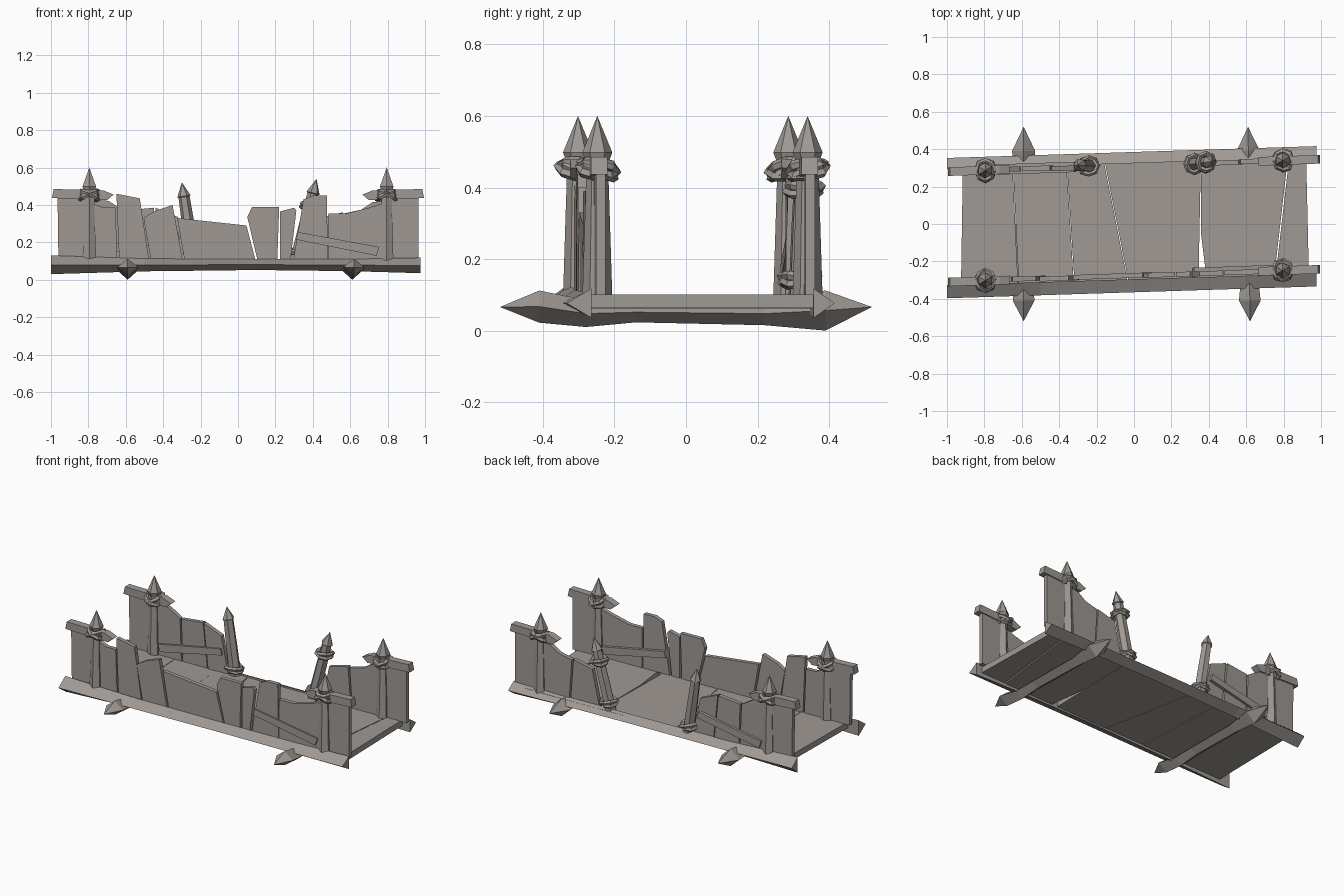
import bpy, bmesh, math, random
from mathutils import Vector, Matrix

if "Cube" in bpy.data.objects:
    bpy.data.objects.remove(bpy.data.objects["Cube"])

random.seed(4)
WOOD = bpy.data.materials.new("weathered_wood")
WOOD.diffuse_color = (0.35, 0.322, 0.297, 1)
WOOD.use_nodes = True
WOOD.node_tree.nodes["Principled BSDF"].inputs["Base Color"].default_value = WOOD.diffuse_color


def finish(name, bm):
    bmesh.ops.recalc_face_normals(bm, faces=bm.faces)
    me = bpy.data.meshes.new(name)
    bm.to_mesh(me)
    bm.free()
    me.materials.append(WOOD)
    ob = bpy.data.objects.new(name, me)
    bpy.context.collection.objects.link(ob)
    return ob


def loft(name, rings):
    """Skin equal-length rings of points and cap both ends."""
    bm = bmesh.new()
    vs = [[bm.verts.new(p) for p in r] for r in rings]
    n = len(vs[0])
    for a, b in zip(vs, vs[1:]):
        for i in range(n):
            j = (i + 1) % n
            bm.faces.new((a[i], a[j], b[j], b[i]))
    bm.faces.new(vs[0])
    bm.faces.new(vs[-1])
    bmesh.ops.remove_doubles(bm, verts=bm.verts, dist=1e-5)
    return finish(name, bm)


# Both walls run slightly askew to the x axis
def wall_y(side, x):
    return (-0.275 if side < 0 else 0.313) + 0.034 * x


def board(name, side, profile, thick=0.026, jitter=0.004):
    """Upright board: an x-z outline given thickness across the wall line."""
    d = random.uniform(-jitter, jitter)
    loft(name, [[(x, wall_y(side, x) + d + s * thick / 2, z) for x, z in profile] for s in (-1, 1)])


def stake(name, base, tip, stations, sides=6):
    """Tapering pole through (fraction, radius) stations."""
    base, tip = Vector(base), Vector(tip)
    q = (tip - base).to_track_quat('Z', 'Y')
    loft(name, [[base.lerp(tip, t) + q @ Vector((r * math.sin(2 * math.pi * i / sides),
                                                 -r * math.cos(2 * math.pi * i / sides), 0))
                 for i in range(sides)] for t, r in stations])


def rope(name, centre, tilt_x, tilt_y, R=0.05, r=0.014, n=8, m=5):
    """Chunky low-poly rope ring."""
    rot = Matrix.Rotation(tilt_x, 3, 'X') @ Matrix.Rotation(tilt_y, 3, 'Y')
    bm = bmesh.new()
    vs = []
    for i in range(n):
        a = 2 * math.pi * i / n
        k = R * random.uniform(0.92, 1.08)
        vs.append([bm.verts.new(Vector(centre) + rot @ Vector((
            (k + r * math.cos(b)) * math.cos(a), (k + r * math.cos(b)) * math.sin(a), r * math.sin(b))))
            for b in (2 * math.pi * j / m for j in range(m))])
    for i in range(n):
        for j in range(m):
            i2, j2 = (i + 1) % n, (j + 1) % m
            bm.faces.new((vs[i][j], vs[i2][j], vs[i2][j2], vs[i][j2]))
    finish(name, bm)


# Long edge beams: triangular section, ridge pointing outward
for side, name, inner, outer in ((-1, "front_edge_beam", -0.295, -0.365), (1, "back_edge_beam", 0.325, 0.385)):
    rings = []
    for x, lo, hi in ((-1, 0.03, 0.13), (-0.5, 0.045, 0.113), (0.1, 0.052, 0.11),
                      (0.6, 0.046, 0.11), (0.975, 0.035, 0.118)):
        yi, yo = inner + 0.032 * x, outer + 0.032 * x
        rings.append([(x, yi, lo), (x, yi, hi), (x, yo, (lo + hi) / 2)])
    loft(name, rings)

# Spiked cross beams below the deck (y, half width, low z, high z)
CROSS = ((-0.52, 0, 0.066, 0.066), (-0.41, 0.058, 0.022, 0.112), (-0.28, 0.045, 0.01, 0.085),
         (-0.14, 0.042, 0.023, 0.08), (0.22, 0.044, 0.015, 0.08), (0.39, 0.062, 0.0, 0.112), (0.52, 0, 0.066, 0.066))
for x0, x1, name in ((-0.59, -0.59, "left_cross_beam"), (0.62, 0.61, "right_cross_beam")):
    rings = []
    for y, w, lo, hi in CROSS:
        x, m = x0 + (x1 - x0) * (y + 0.5), (lo + hi) / 2
        rings.append([(x - w, y, m), (x, y, hi), (x + w, y, m), (x, y, lo)])
    loft(name, rings)

# Deck planks: right and left edges as (x at back, x at front)
DECK = (((-0.915, -0.925), (-0.65, -0.62)), ((-0.648, -0.616), (-0.362, -0.322)),
        ((-0.36, -0.318), (-0.162, -0.034)), ((-0.158, -0.03), (0.358, 0.345)),
        ((0.36, 0.388), (0.825, 0.75)), ((0.832, 0.757), (0.92, 0.935)))
for i, ((lb, lf), (rb, rf)) in enumerate(DECK):
    out = [(lf, -0.305 + 0.034 * lf), (rf, -0.305 + 0.034 * rf), (rb, 0.345 + 0.034 * rb), (lb, 0.345 + 0.034 * lb)]
    if i == 4:   # split that opens a wedge-shaped gap toward the front
        out.append((0.358, -0.05))
    dz = random.uniform(-0.003, 0.003)
    loft(f"deck_plank_{i + 1}", [[(x, y, z + dz) for x, y in out] for z in (0.064, 0.102)])

# Front wall boards (x-z outlines)
FRONT = (
    ((-0.96, 0.1), (-0.965, 0.45), (-0.80, 0.45), (-0.80, 0.1)),
    ((-0.78, 0.1), (-0.78, 0.41), (-0.72, 0.385), (-0.655, 0.385), (-0.645, 0.1)),
    ((-0.635, 0.1), (-0.65, 0.46), (-0.525, 0.435), (-0.475, 0.1)),
    ((-0.465, 0.1), (-0.505, 0.33), (-0.45, 0.365), (-0.35, 0.4), (-0.295, 0.1)),
    ((-0.285, 0.1), (-0.325, 0.33), (0.045, 0.29), (0.095, 0.1)),
    ((0.105, 0.1), (0.05, 0.335), (0.075, 0.39), (0.22, 0.39), (0.21, 0.1)),
    ((0.225, 0.1), (0.225, 0.365), (0.3, 0.385), (0.312, 0.37), (0.28, 0.1)),
    ((0.295, 0.1), (0.35, 0.43), (0.40, 0.45), (0.475, 0.45), (0.48, 0.1)),
    ((0.485, 0.1), (0.485, 0.355), (0.58, 0.355), (0.7, 0.385), (0.78, 0.41), (0.78, 0.1)),
    ((0.80, 0.1), (0.80, 0.45), (0.965, 0.45), (0.965, 0.1)))
for i, p in enumerate(FRONT):
    board(f"front_wall_board_{i + 1}", -1, p)

# Back wall boards, broken open in the middle
BACK = (
    ((-0.96, 0.1), (-0.965, 0.45), (-0.80, 0.45), (-0.80, 0.1)),
    ((-0.78, 0.1), (-0.78, 0.44), (-0.69, 0.42), (-0.61, 0.37), (-0.6, 0.1)),
    ((-0.592, 0.1), (-0.6, 0.37), (-0.45, 0.385), (-0.42, 0.1)),
    ((-0.412, 0.1), (-0.442, 0.385), (-0.32, 0.335), (-0.27, 0.1)),
    ((0.38, 0.1), (0.43, 0.33), (0.56, 0.36), (0.58, 0.1)),
    ((0.588, 0.1), (0.57, 0.355), (0.66, 0.375), (0.72, 0.415), (0.78, 0.42), (0.78, 0.1)),
    ((0.80, 0.1), (0.80, 0.45), (0.965, 0.45), (0.965, 0.1)))
for i, p in enumerate(BACK):
    board(f"back_wall_board_{i + 1}", 1, p)

# Slanted braces, opposite ends of the two walls
BRACE = ((0.31, 0.215), (0.32, 0.255), (0.755, 0.175), (0.74, 0.128))
board("front_brace", -1, BRACE, 0.055)
board("back_brace", 1, [(-x, z) for x, z in BRACE], 0.055)

# Corner posts with lashed, splintered top rails
RAIL = ((0.995, 0.437), (0.985, 0.485), (0.72, 0.478), (0.665, 0.455), (0.70, 0.425))
for side, sn in ((-1, "front"), (1, "back")):
    for sx, xn in ((-1, "left"), (1, "right")):
        tag = f"{sn}_{xn}"
        x = 0.795 * sx
        y = wall_y(side, x)
        stake(f"{tag}_post", (x, y, 0.09), (x, y, 0.6),
              ((0, 0.042), (0.5, 0.034), (0.74, 0.03), (0.8, 0.042), (1, 0)))
        board(f"{tag}_top_rail", side, [(sx * a, b) for a, b in RAIL], 0.046, 0.002)
        for k, t in enumerate((0.42, -0.42)):
            rope(f"{tag}_rope_{k + 1}", (x, y, 0.452), 0.15 * side, t, 0.052)
        rope(f"{tag}_rope_3", (x, y, 0.448), 0.4 * side, 0.05, 0.05)

# Leaning stakes beside the gap in the back wall
LEAN = ((0, 0.036), (0.45, 0.034), (0.82, 0.03), (0.83, 0.036), (1, 0))
for name, b, t, heights in (("left_leaning_stake", (-0.235, 0.31, 0.09), (-0.3, 0.315, 0.52), (0.12,)),
                            ("right_leaning_stake", (0.31, 0.32, 0.09), (0.42, 0.335, 0.54), (0.12, 0.68))):
    stake(name, b, t, LEAN)
    for k, h in enumerate(heights):
        c = Vector(b).lerp(Vector(t), h)
        rope(f"{name}_rope_{k + 1}a", c, 0.15, 0.3, 0.046, 0.013)
        rope(f"{name}_rope_{k + 1}b", c, -0.2, -0.1, 0.046, 0.013)
